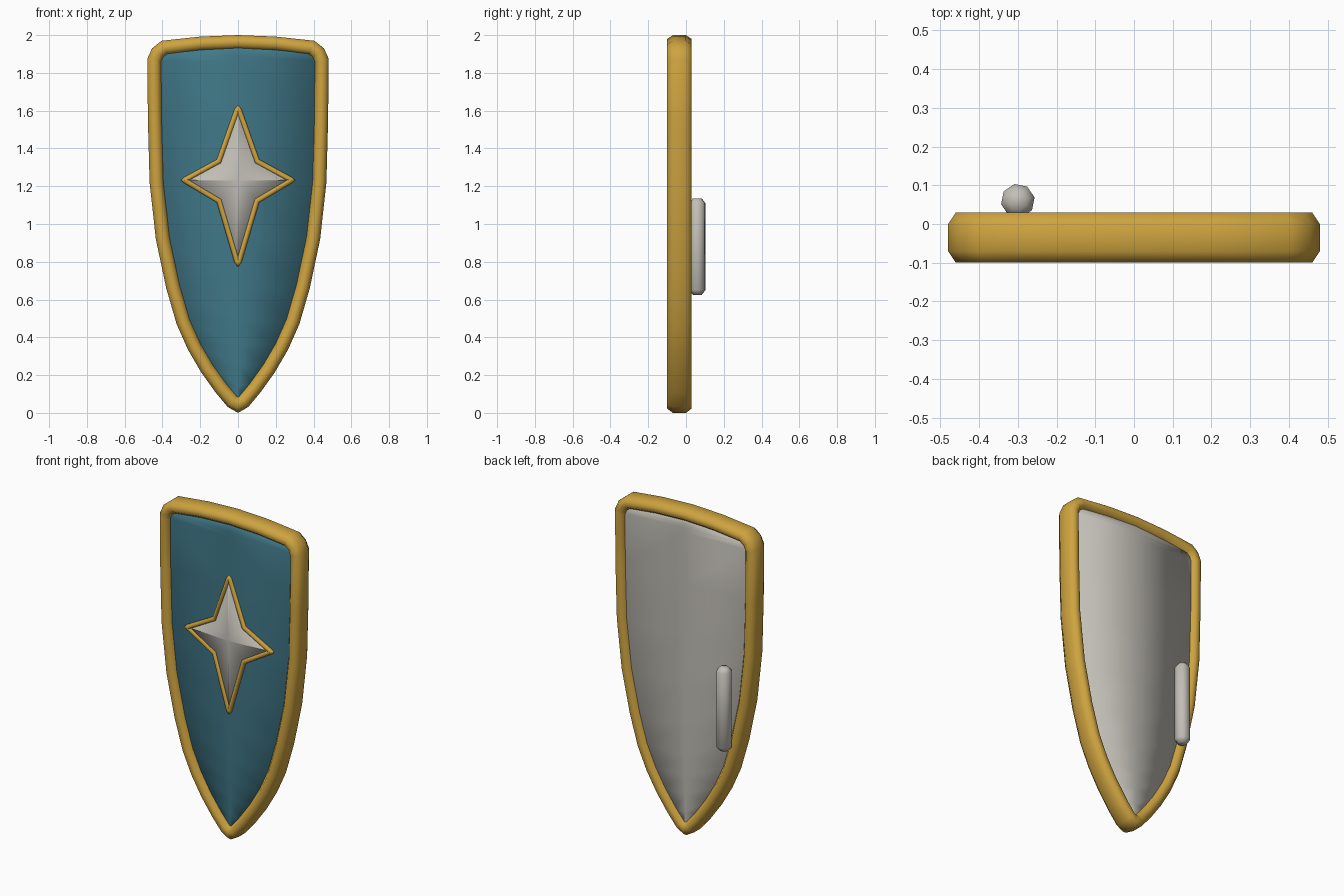
import bpy, bmesh, math
from mathutils import Vector

if "Cube" in bpy.data.objects:
    bpy.data.objects.remove(bpy.data.objects["Cube"])


def material(name, rgb):
    m = bpy.data.materials.new(name)
    m.use_nodes = True
    color = (*rgb, 1)
    m.diffuse_color = color
    m.node_tree.nodes["Principled BSDF"].inputs["Base Color"].default_value = color
    return m


GOLD = material("gold", (0.62, 0.37, 0.05))
TEAL = material("teal", (0.052, 0.19, 0.25))
SILVER = material("silver", (0.54, 0.52, 0.47))


def make(name, verts, faces, mats, angle=60):
    """Closed mesh with outward normals and smooth shading below the angle."""
    mesh = bpy.data.meshes.new(name)
    mesh.from_pydata([tuple(v) for v in verts], [], faces)
    bm = bmesh.new()
    bm.from_mesh(mesh)
    bmesh.ops.remove_doubles(bm, verts=bm.verts, dist=0.0005)
    bmesh.ops.recalc_face_normals(bm, faces=bm.faces)
    bm.to_mesh(mesh)
    bm.free()
    for mat in mats:
        mesh.materials.append(mat)
    obj = bpy.data.objects.new(name, mesh)
    bpy.context.collection.objects.link(obj)
    bpy.ops.object.select_all(action="DESELECT")
    obj.select_set(True)
    bpy.context.view_layer.objects.active = obj
    bpy.ops.object.shade_smooth_by_angle(angle=math.radians(angle))
    return obj


def mirrored(half):
    """Close a half outline (first and last points on x = 0) into a loop."""
    return half + [(-x, z) for x, z in half[-2:0:-1]]


def inset(loop, d):
    """Offset a clockwise (x, z) loop inward with mitred corners."""
    out = []
    for i, p in enumerate(loop):
        p = Vector(p)
        a = (p - Vector(loop[i - 1])).normalized()
        b = (Vector(loop[(i + 1) % len(loop)]) - p).normalized()
        na, nb = Vector((a.y, -a.x)), Vector((b.y, -b.x))
        n = (na + nb).normalized()
        out.append(tuple(p + n * d / max(n.dot(na), 0.3)))
    return out


def sweep(name, loop, profile, mat):
    """Carry an (inset, y) profile round a closed loop."""
    k, n = len(profile), len(loop)
    rings = [inset(loop, d) for d, _ in profile]
    verts = [(rings[j][i][0], profile[j][1], rings[j][i][1])
             for i in range(n) for j in range(k)]
    faces = [(i * k + j, i * k + (j + 1) % k,
              (i + 1) % n * k + (j + 1) % k, (i + 1) % n * k + j)
             for i in range(n) for j in range(k)]
    make(name, verts, faces, [mat])


# Outer shield outline, clockwise from the top centre
outline = mirrored([(0, 2.0), (0.2, 1.992), (0.405, 1.97), (0.455, 1.93), (0.48, 1.875),
                    (0.477, 1.55), (0.468, 1.22), (0.435, 0.92), (0.38, 0.66),
                    (0.325, 0.47), (0.265, 0.335), (0.195, 0.215), (0.12, 0.11),
                    (0.055, 0.032), (0, 0)])

# Rounded gold rim
sweep("rim", outline, [(0, -0.07), (0.02, -0.1), (0.053, -0.1), (0.075, -0.07),
                       (0.075, 0), (0.053, 0.03), (0.02, 0.03), (0, 0)], GOLD)

# Softly bowed panel inside the rim: rows of left, middle and right points
edge = inset(outline, 0.06)
n = len(edge)
rows = n // 2 + 1
verts, faces = [], []
for edge_y, bow in ((-0.073, -0.013), (0.006, 0.01)):
    base = len(verts)
    for i in range(rows):
        x, z = edge[i]
        left = edge[-i]
        verts += [(left[0], edge_y, left[1]), (0, edge_y + bow * abs(x) / 0.42, z),
                  (x, edge_y, z)]
    faces += [(base + 3 * i + c, base + 3 * i + c + 1, base + 3 * i + c + 4,
               base + 3 * i + c + 3) for i in range(rows - 1) for c in (0, 1)]
faces += [(3 * i + c, 3 * i + c + 3, 3 * (rows + i) + c + 3, 3 * (rows + i) + c)
          for i in range(rows - 1) for c in (0, 2)]
panel = make("panel", verts, faces, [TEAL, SILVER], 180)
for poly in panel.data.polygons:
    poly.material_index = 1 if poly.normal.y > 0.5 else 0

# Four-pointed star with blunt tips: gold border and raised silver face
star = mirrored([(0, 1.63), (0.018, 1.61), (0.112, 1.342), (0.288, 1.246), (0.303, 1.232),
                 (0.288, 1.218), (0.112, 1.114), (0.018, 0.794), (0, 0.774)])
r = 0.014
circle = [(r - r * math.cos(a), -0.084 + r * math.sin(a))
          for a in (math.tau * i / 8 for i in range(8))]
sweep("star_border", star, circle, GOLD)

rim_loop = inset(star, r)
count = len(star)
verts = [(x, y, z) for y in (-0.086, -0.07) for x, z in rim_loop]
verts += [(0, -0.1, 1.23), (0, -0.07, 1.23)]
faces = []
for i in range(count):
    j = (i + 1) % count
    faces += [(i, j, 2 * count), (count + j, count + i, 2 * count + 1),
              (j, i, count + i, count + j)]
make("star_face", verts, faces, [SILVER], 180)

# Upright grip on the back, a faceted bar with tapered ends
rings = [(0.625, 0.024), (0.65, 0.044), (1.11, 0.044), (1.135, 0.024)]
sides = 8
verts = [(-0.3 + q * math.cos(a), 0.06 + q * math.sin(a), z) for z, q in rings
         for a in (math.tau * i / sides + 0.2 for i in range(sides))]
faces = [(s * sides + i, s * sides + (i + 1) % sides,
          (s + 1) * sides + (i + 1) % sides, (s + 1) * sides + i)
         for s in range(len(rings) - 1) for i in range(sides)]
faces += [tuple(range(sides))[::-1], tuple(range(3 * sides, 4 * sides))]
make("grip", verts, faces, [SILVER])
